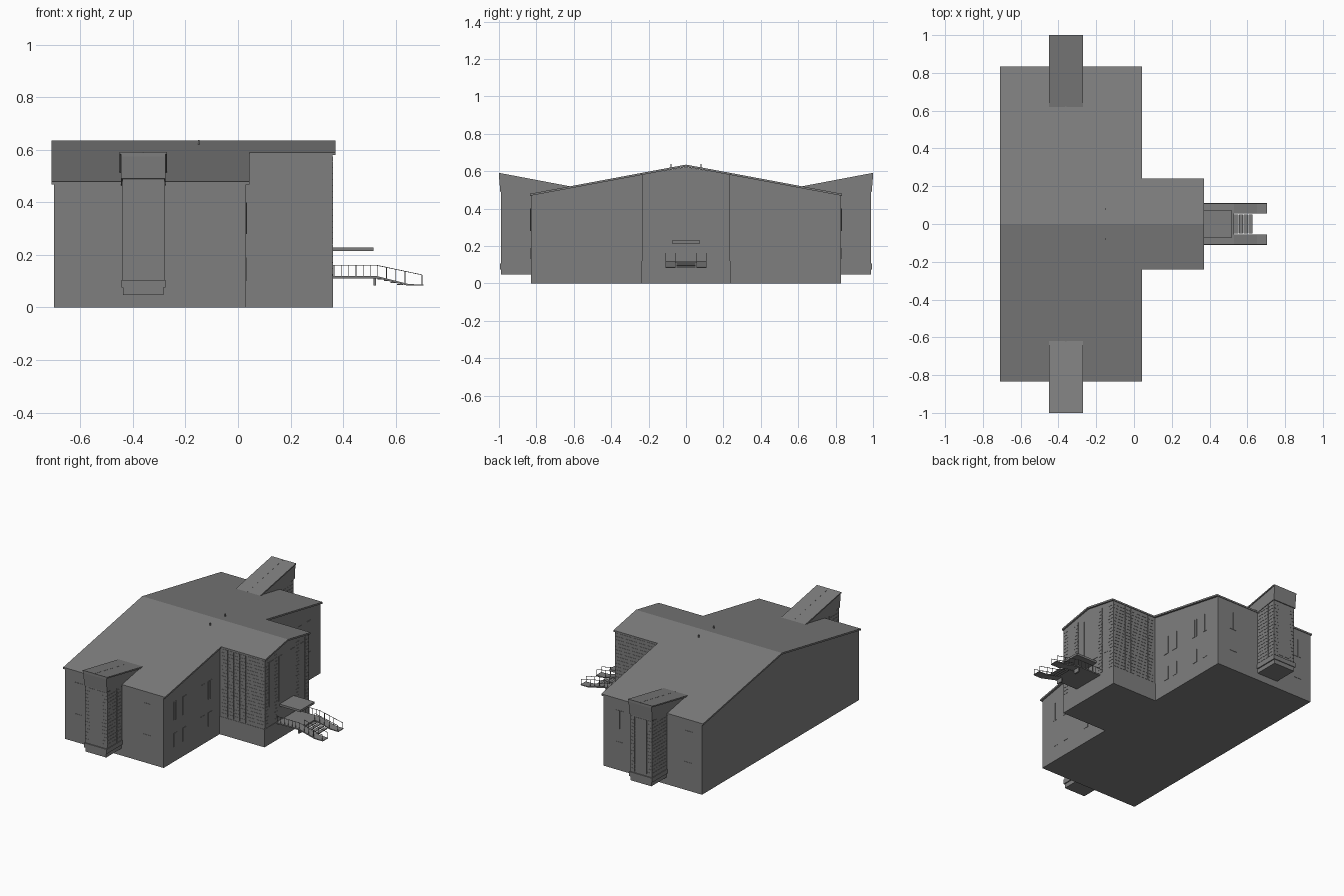
import bpy, bmesh, math
from mathutils import Vector, Matrix

if "Cube" in bpy.data.objects:
    bpy.data.objects.remove(bpy.data.objects["Cube"])

grey = bpy.data.materials.new("plain_grey")
grey.diffuse_color = (0.21, 0.21, 0.21, 1)
grey.use_nodes = True
grey.node_tree.nodes["Principled BSDF"].inputs["Base Color"].default_value = grey.diffuse_color


def finish(bm, name):
    bmesh.ops.recalc_face_normals(bm, faces=bm.faces)
    me = bpy.data.meshes.new(name)
    bm.to_mesh(me)
    bm.free()
    ob = bpy.data.objects.new(name, me)
    me.materials.append(grey)
    bpy.context.collection.objects.link(ob)
    return ob


def boxes(name, items):
    """One object from boxes given as (x0, x1, y0, y1, z0, z1)."""
    bm = bmesh.new()
    for x0, x1, y0, y1, z0, z1 in items:
        m = Matrix.Translation(((x0 + x1) / 2, (y0 + y1) / 2, (z0 + z1) / 2))
        m = m @ Matrix.Diagonal((x1 - x0, y1 - y0, z1 - z0, 1))
        bmesh.ops.create_cube(bm, size=1, matrix=m)
    return finish(bm, name)


def prism(name, profile, x0, x1):
    """Extrude a (y, z) profile along x."""
    bm = bmesh.new()
    f = bm.faces.new([bm.verts.new((x0, y, z)) for y, z in profile])
    ext = bmesh.ops.extrude_face_region(bm, geom=[f])
    vs = [g for g in ext["geom"] if isinstance(g, bmesh.types.BMVert)]
    bmesh.ops.translate(bm, verts=vs, vec=(x1 - x0, 0, 0))
    return finish(bm, name)


def bars(name, segments, r):
    """Thin square bars between point pairs."""
    bm = bmesh.new()
    for a, b in segments:
        a, b = Vector(a), Vector(b)
        d = b - a
        m = Matrix.Translation((a + b) / 2) @ d.to_track_quat('Z', 'Y').to_matrix().to_4x4()
        bmesh.ops.create_cube(bm, size=1, matrix=m @ Matrix.Diagonal((r, r, d.length, 1)))
    return finish(bm, name)


def flip(items):
    """Add the copies mirrored across y = 0."""
    return items + [(a, b, -d, -c, e, f) for a, b, c, d, e, f in items]


def gable(half, slope=0.181, ridge=0.623):
    z = ridge - slope * half
    return [(-half, 0), (half, 0), (half, z), (0, ridge), (-half, z)]


def roof_profile(half, slope=0.187, ridge=0.635, t=0.011):
    z = ridge - slope * half
    return [(-half, z), (0, ridge), (half, z), (half, z - t), (0, ridge - t), (-half, z - t)]


# walls and roofs
prism("main_walls", gable(0.83), -0.70, 0.03)
prism("entrance_walls", gable(0.235), 0.0, 0.36)
prism("main_roof", roof_profile(0.835), -0.71, 0.043)
prism("entrance_roof", roof_profile(0.24), 0.03, 0.37)
bars("roof_vents", [((-0.15, y, 0.61), (-0.15, y, 0.637)) for y in (-0.08, 0.08)], 0.006)

# hanging end bays with upswept roofs
BX0, BX1 = -0.44, -0.28
for s, side in ((-1, "front"), (1, "back")):
    cap = [(0.60, 0.515), (1.0, 0.59), (1.0, 0.575), (0.993, 0.49), (0.80, 0.46)]
    prism(side + "_bay_cap", [(s * y, z) for y, z in cap], -0.445, -0.275)
    top = [(0.62, 0.518), (1.0, 0.590), (1.0, 0.582), (0.62, 0.508)]
    for i, (a, b) in enumerate(((-0.45, -0.364), (-0.358, -0.27))):
        prism(f"{side}_bay_roof_panel_{i + 1}", [(s * y, z + 0.001) for y, z in top], a, b)
boxes("bay_walls", flip([(BX0, BX1, 0.80, 0.988, 0.105, 0.52)]))
boxes("bay_ledges", flip([(BX0 - 0.004, BX1 + 0.004, 0.80, 0.995, 0.075, 0.105)]))
boxes("bay_bottoms", flip([(BX0 + 0.003, BX1 - 0.003, 0.81, 0.99, 0.047, 0.075)]))

# facing tiles on the bays and the entrance block
T, G = 0.0015, 0.002
tiles = []
nz, nx, ny = 16, 3, 5
dz = (0.48 - 0.11) / nz
for k in range(nz):
    z0, z1 = 0.11 + k * dz + G, 0.11 + (k + 1) * dz
    for i in range(nx):                       # bay sides
        y0 = 0.835 + i * 0.05
        tiles.append((BX0 - T, BX0, y0 + G, y0 + 0.05, z0, z1))
        tiles.append((BX1, BX1 + T, y0 + G, y0 + 0.05, z0, z1))
    for x0 in (BX0, BX1 - 0.035):             # bay ends beside the glazing
        tiles.append((x0 + G, x0 + 0.035 - G, 0.988, 0.988 + T, z0, z1))
nz = 20
dz = (0.575 - 0.125) / nz
for k in range(nz):
    z0, z1 = 0.125 + k * dz + G, 0.125 + (k + 1) * dz
    for i in range(7):                        # entrance sides
        x0 = 0.045 + i * 0.0445
        tiles.append((x0 + G, x0 + 0.0445, 0.235, 0.235 + T, z0, z1))
    for y0, w in ((0.19, 0.043), (0.095, 0.035)):   # entrance front piers
        tiles.append((0.36, 0.36 + T, y0 + G, y0 + w, z0, z1))
boxes("facing_tiles", flip(tiles))

# plinth line of the entrance block
boxes("entrance_plinth", [(0.03, 0.362, -0.237, 0.237, 0.0, 0.12)])

# windows: thin plates
P = 0.002
win = []
for y in (0.705, 0.61, 0.42, 0.34):
    win.append((0.03, 0.03 + P, y - 0.02, y + 0.02, 0.28, 0.40))
    win.append((0.03, 0.03 + P, y - 0.02, y + 0.02, 0.10, 0.19))
for x in (-0.60, -0.09):
    win.append((x - 0.03, x + 0.03, 0.83, 0.83 + P, 0.28, 0.40))
    win.append((x - 0.03, x + 0.03, 0.83, 0.83 + P, 0.13, 0.19))
boxes("windows", flip(win))
boxes("bay_glazing", flip([(x, x + 0.04, 0.988, 0.988 + P, 0.12, 0.48) for x in (-0.402, -0.358)]))
boxes("entrance_glazing", flip([(0.36, 0.36 + P, y, y + 0.045, 0.25, 0.55) for y in (0.14, 0.04)]))
boxes("door", flip([(0.36, 0.36 + P, 0.001, 0.04, 0.12, 0.205)]))

# window mullions
mull = []
for y in (0.705, 0.61, 0.42, 0.34):
    mull.append((0.03, 0.034, y - 0.002, y + 0.002, 0.28, 0.40))
for x in (-0.60, -0.09):
    mull.append((x - 0.002, x + 0.002, 0.83, 0.834, 0.28, 0.40))
boxes("window_mullions", flip(mull))

# porch: landing, canopy, steps, ramps
boxes("canopy", [(0.355, 0.515, -0.075, 0.075, 0.214, 0.228)])
boxes("landing", [(0.355, 0.53, -0.11, 0.11, 0.111, 0.119)])
boxes("landing_supports", flip([(0.515, 0.525, 0.06, 0.10, 0.083, 0.112)]))
boxes("steps", [(0.53 + i * 0.025, 0.553 + i * 0.025, -0.05, 0.05,
                 0.107 - i * 0.007, 0.111 - i * 0.007) for i in range(4)])
ramp = [(0.53, 0.119), (0.65, 0.089), (0.705, 0.087), (0.705, 0.083), (0.645, 0.083), (0.53, 0.111)]
for s, side in ((-1, "front"), (1, "back")):
    bm = bmesh.new()
    f = bm.faces.new([bm.verts.new((x, s * 0.055, z)) for x, z in ramp])
    ext = bmesh.ops.extrude_face_region(bm, geom=[f])
    vs = [g for g in ext["geom"] if isinstance(g, bmesh.types.BMVert)]
    bmesh.ops.translate(bm, verts=vs, vec=(0, s * 0.055, 0))
    finish(bm, side + "_ramp")

# railings along the landing and both sides of each ramp
rails = []
for s in (-1, 1):
    yo, yi = s * 0.108, s * 0.057
    rails.append(((0.36, yo, 0.16), (0.53, yo, 0.16)))
    for x in (0.365, 0.393, 0.421, 0.449, 0.477, 0.505):
        rails.append(((x, yo, 0.115), (x, yo, 0.16)))
    for y in (yo, yi):
        rails.append(((0.53, y, 0.16), (0.70, y, 0.124)))
        for x in (0.53, 0.565, 0.60, 0.635, 0.70):
            foot = max(0.085, 0.115 - (x - 0.53) * 0.25)
            rails.append(((x, y, foot), (x, y, 0.16 - (x - 0.53) * 0.212)))
bars("railings", rails, 0.0025)
